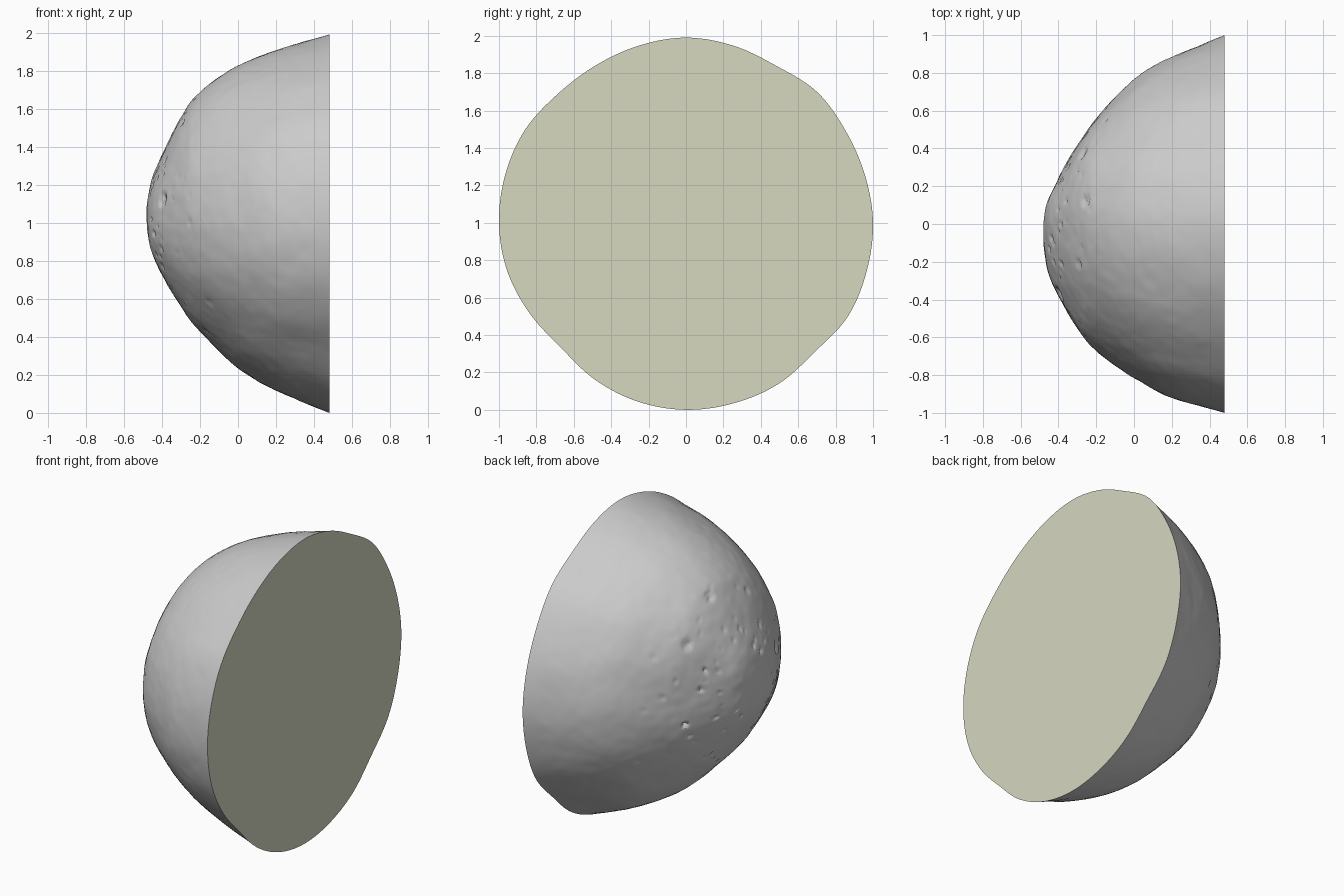
import bpy
import bmesh
import math
import random
from mathutils import Vector, noise

random.seed(4)
cube = bpy.data.objects.get("Cube")
if cube:
    bpy.data.objects.remove(cube, do_unlink=True)


def material(name, rgb):
    m = bpy.data.materials.new(name)
    m.use_nodes = True
    m.diffuse_color = (*rgb, 1)
    m.node_tree.nodes["Principled BSDF"].inputs["Base Color"].default_value = (*rgb, 1)
    return m


def spline(p, q, r, s, t):
    # Catmull-Rom blend, for numbers or vectors
    return q + (r - p) * (t / 2) + (p * 2 - q * 5 + r * 4 - s) * (t * t / 2) \
        + (q * 3 - p - r * 3 + s) * (t ** 3 / 2)


# Dome profiles: depth along x, and radius toward each side
DEPTH = [-.46, -.4, -.3, -.2, 0, .2, .48]
TOP = [.2, .355, .56, .69, .83, .915, 1]
BOTTOM = [.12, .28, .44, .57, .765, .885, 1]
BACK = [.1, .24, .42, .56, .765, .885, 1]
FRONT = [.23, .38, .555, .67, .815, .92, 1]
APEX = Vector((-.48, -.05, 1.04))
# Uneven rim radius every 15 degrees, from the back upward
RIM = [1, .99, .985, .99, .968, .98, .99, .98, .97, .972, .994, 1,
       1, .99, .966, .945, .97, .99, 1, .998, .993, .975, 1, 1]
SEGMENTS, STEPS = 240, 14


def rim_radius(a):
    f = a / math.tau * len(RIM)
    i = int(f)
    return spline(*(RIM[(i + k) % len(RIM)] for k in (-1, 0, 1, 2)), f - i)


def meridian(a):
    c, s = math.cos(a), math.sin(a)
    side, pole = (BACK if c > 0 else FRONT), (TOP if s > 0 else BOTTOM)
    pts = [APEX]
    for x, p, q in zip(DEPTH, side, pole):
        fade = (x + .48) / .96
        r = (p * c * c + q * s * s) * (1 + (rim_radius(a) - 1) * fade)
        pts.append(Vector((x, r * c, 1 + r * s)))
    first = Vector((pts[1].x, 2 * APEX.y - pts[1].y, 2 * APEX.z - pts[1].z))
    pts = [first] + pts + [pts[-1] * 2 - pts[-2]]
    out = []
    for i in range(1, len(pts) - 2):
        out += [spline(*pts[i - 1:i + 3], k / STEPS) for k in range(STEPS)]
    return out[1:] + [pts[-2]]


# Dome skin and flat cut face
bm = bmesh.new()
columns = [[bm.verts.new(p) for p in meridian(math.tau * i / SEGMENTS)]
           for i in range(SEGMENTS)]
tip = bm.verts.new(APEX)
for i, col in enumerate(columns):
    nxt = columns[(i + 1) % SEGMENTS]
    bm.faces.new((tip, col[0], nxt[0]))
    for j in range(len(col) - 1):
        bm.faces.new((col[j], col[j + 1], nxt[j + 1], nxt[j]))
cut = bm.faces.new([col[-1] for col in columns])
cut.material_index = 1
bmesh.ops.recalc_face_normals(bm, faces=bm.faces)
bm.normal_update()

# Weathering: soft lumps plus small pits clustered near the tip
pits = [(Vector((-.25, .36, 1.38)), .05), (Vector((-.25, .12, 1.6)), .04),
        (Vector((-.38, -.36, 1.12)), .05)]
for n in range(70):
    col = random.choice(columns)
    j = int(random.triangular(8, len(col) - 20, 30))
    pits.append((col[j].co.copy(), random.uniform(.012, .024)))
rim = {col[-1] for col in columns}
moves = []
for v in bm.verts:
    if v in rim:
        continue
    p = v.co
    d = .005 * noise.noise(p * 5) + .002 * noise.noise(p * 17)
    d *= min(1, (.48 - p.x) * 8)
    for centre, size in pits:
        gap = (p - centre).length / size
        if gap < 1:
            d -= .35 * size * (1 - gap * gap) * (1 + noise.noise(p * 60))
    moves.append((v, v.normal * d))
for v, move in moves:
    v.co += move
for v in bm.verts:
    v.co.x = max(v.co.x, -.48)

mesh = bpy.data.meshes.new("dome")
bm.to_mesh(mesh)
bm.free()
mesh.materials.append(material("stone grey", (.60, .60, .60)))
mesh.materials.append(material("pale olive", (.67, .69, .53)))
dome = bpy.data.objects.new("half_dome", mesh)
bpy.context.collection.objects.link(dome)
bpy.ops.object.select_all(action='DESELECT')
dome.select_set(True)
bpy.context.view_layer.objects.active = dome
bpy.ops.object.shade_smooth_by_angle(angle=math.radians(40))
